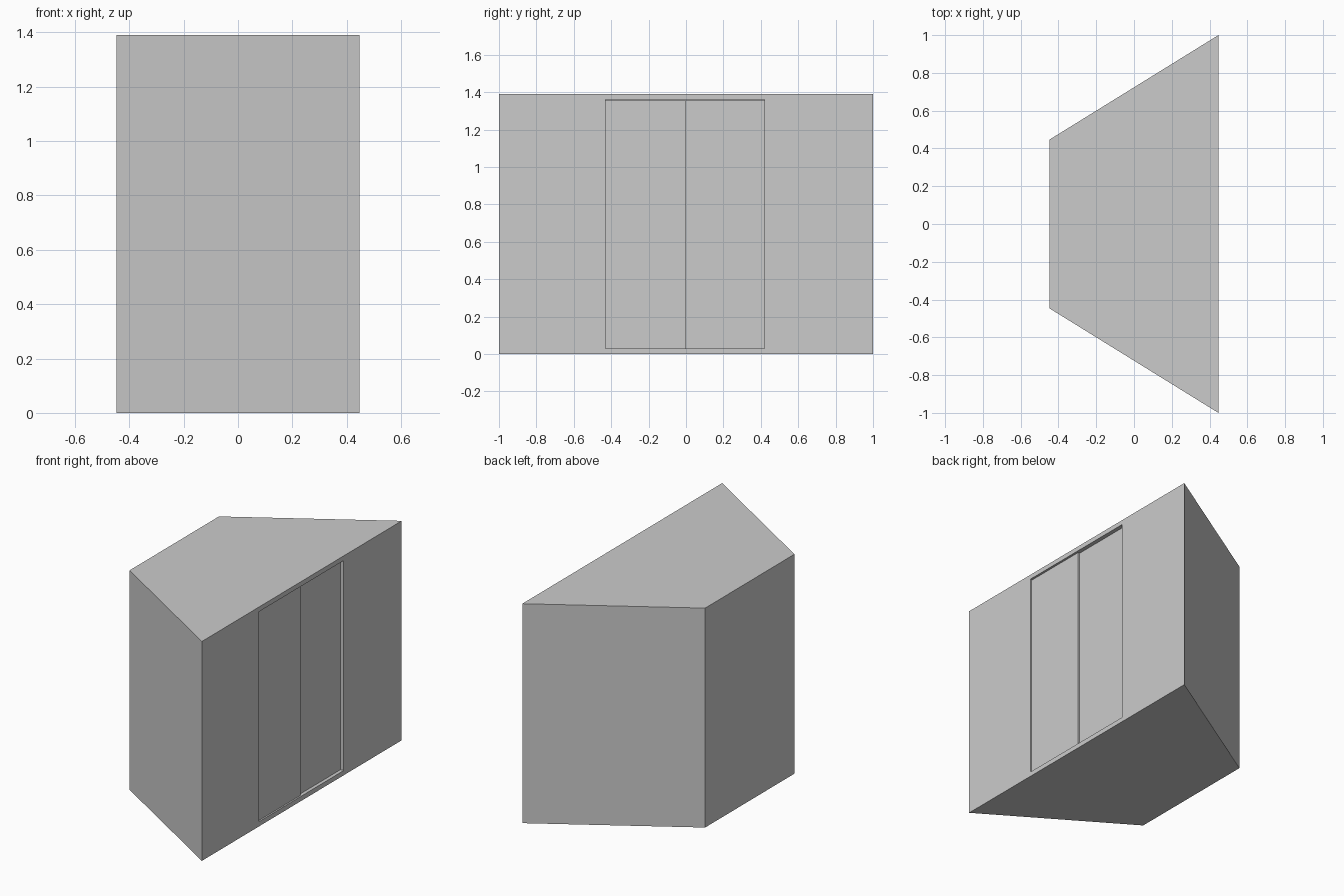
import bpy, bmesh

if "Cube" in bpy.data.objects:
    bpy.data.objects.remove(bpy.data.objects["Cube"])

X0, X1, H = -0.447, 0.447, 1.39      # back plane, door plane, height
DY0, DY1, DZ0, DZ1 = -0.43, 0.42, 0.03, 1.36   # doorway limits


def make_object(name, bm):
    bmesh.ops.recalc_face_normals(bm, faces=bm.faces)
    mesh = bpy.data.meshes.new(name)
    bm.to_mesh(mesh)
    bm.free()
    obj = bpy.data.objects.new(name, mesh)
    bpy.context.collection.objects.link(obj)
    return obj


def box(name, x0, x1, y0, y1, z0, z1):
    bm = bmesh.new()
    bmesh.ops.create_cube(bm, size=1)
    for v in bm.verts:
        v.co = (x1 if v.co.x > 0 else x0,
                y1 if v.co.y > 0 else y0,
                z1 if v.co.z > 0 else z0)
    return make_object(name, bm)


# Cabin body: trapezoid plan extruded upward
bm = bmesh.new()
plan = [(X0, -0.447), (X1, -1), (X1, 1), (X0, 0.447)]
base = bm.faces.new([bm.verts.new((x, y, 0)) for x, y in plan])
top = bmesh.ops.extrude_face_region(bm, geom=[base], use_keep_orig=True)["geom"]
bmesh.ops.translate(bm, vec=(0, 0, H),
                    verts=[g for g in top if isinstance(g, bmesh.types.BMVert)])
body = make_object("body", bm)

# Shallow doorway recess cut into the wide side
cutter = box("doorway_cutter", X1 - 0.035, X1 + 0.1, DY0, DY1, DZ0, DZ1)
cutter.hide_render = True
cutter.hide_set(True)
mod = body.modifiers.new("doorway", 'BOOLEAN')
mod.operation = 'DIFFERENCE'
mod.solver = 'EXACT'
mod.object = cutter

# Two flat door leaves, one sliding in front of the other
box("front_door", X1 - 0.034, X1 - 0.010, DY0, 0.0, DZ0, DZ1 - 0.004)
box("rear_door", X1 - 0.034, X1 - 0.022, 0.0, DY1, DZ0, DZ1 - 0.004)
